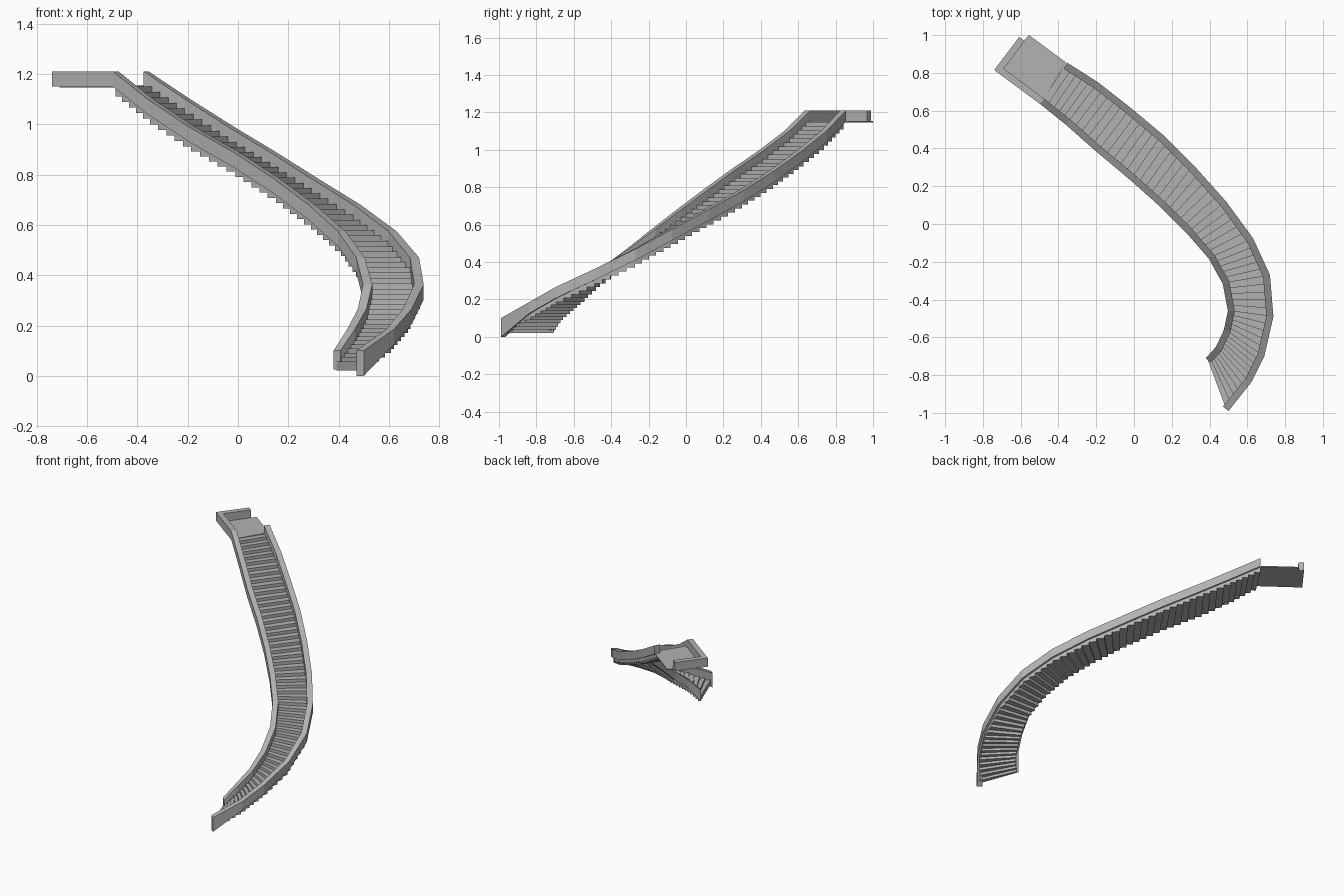
import bpy
from mathutils import Vector

cube = bpy.data.objects.get("Cube")
if cube:
    bpy.data.objects.remove(cube)

grey = bpy.data.materials.new("concrete_grey")
grey.use_nodes = True
grey.diffuse_color = (0.45, 0.45, 0.45, 1)
grey.node_tree.nodes["Principled BSDF"].inputs["Base Color"].default_value = (0.45, 0.45, 0.45, 1)


def add_mesh(name, verts, faces):
    mesh = bpy.data.meshes.new(name)
    mesh.from_pydata(verts, [], faces)
    mesh.materials.append(grey)
    obj = bpy.data.objects.new(name, mesh)
    bpy.context.collection.objects.link(obj)
    return obj


def offset_path(path, dist):
    """Mitred offset in plan; positive is to the right of travel."""
    pts = [Vector(p) for p in path]
    dirs = [(b - a).normalized() for a, b in zip(pts, pts[1:])]
    out = []
    for i, p in enumerate(pts):
        d0, d1 = dirs[max(i - 1, 0)], dirs[min(i, len(dirs) - 1)]
        n0, n1 = Vector((d0.y, -d0.x)), Vector((d1.y, -d1.x))
        out.append(p + (n0 + n1) * dist / (1 + n0.dot(n1)))
    return out


def wall(name, path, width, bottoms, tops):
    """Rectangular section swept along a plan path."""
    verts, faces = [], []
    for a, b, lo, hi in zip(path, offset_path(path, width), bottoms, tops):
        verts += [(a[0], a[1], lo), (b[0], b[1], lo), (b[0], b[1], hi), (a[0], a[1], hi)]
    for i in range(len(path) - 1):
        k = 4 * i
        for j in range(4):
            n = (j + 1) % 4
            faces.append((k + j, k + j + 4, k + n + 4, k + n))
    e = 4 * (len(path) - 1)
    faces += [(0, 1, 2, 3), (e + 3, e + 2, e + 1, e)]
    return add_mesh(name, verts, faces)


def prism(outline, lo, hi, verts, faces):
    """Append a vertical prism over a counter-clockwise outline."""
    k, n = len(verts), len(outline)
    verts += [(p[0], p[1], z) for z in (lo, hi) for p in outline]
    faces.append([k + i for i in reversed(range(n))])
    faces.append([k + n + i for i in range(n)])
    for i in range(n):
        j = (i + 1) % n
        faces.append((k + i, k + j, k + n + j, k + n + i))


# Plan curves of the two parapets, from the foot to the head of the flight
outer = [(.50, -.99), (.62, -.84), (.69, -.70), (.738, -.49), (.72, -.27), (.63, -.075),
         (.487, .12), (.317, .31), (.15, .475), (-.016, .614), (-.19, .75), (-.355, .855)]
inner = [(.38, -.71), (.434, -.65), (.476, -.56), (.497, -.46), (.47, -.317), (.397, -.185),
         (.28, -.05), (.14, .09), (-.02, .233), (-.196, .38), (-.36, .525), (-.497, .635)]
tops = [.10, .185, .265, .363, .47, .575, .68, .785, .89, .99, 1.1, 1.21]
soffit = [t - .06 for t in tops]

# Parapets; the inner one carries on round the landing
wall("outer_parapet", outer, -.037, [0] + soffit[1:], tops)
wall("inner_parapet", inner + [(-.74, .815), (-.608, .99)], .036,
     [.025] + soffit[1:] + [1.15, 1.15], tops + [1.21, 1.21])

# Winding steps, overlapping blocks with a saw-tooth underside
PER = 5
left = offset_path(inner, .015)
right = offset_path(outer, -.015)


def station(values, k):
    i = min(k // PER, len(values) - 2)
    f = k / PER - i
    return values[i] * (1 - f) + values[i + 1] * f


verts, faces = [], []
for k in range(PER * (len(tops) - 1)):
    plan = [station(left, k), station(right, k), station(right, k + 1), station(left, k + 1)]
    low = max(station(soffit, k) - .018, .005)
    prism(plan, low, station(soffit, k + 1), verts, faces)
add_mesh("steps", verts, faces)

# Landing floor
verts, faces = [], []
floor = [(-.49, .64), (-.36, .855), (-.555, 1.0), (-.59, .965), (-.71, .815)]
prism(floor, 1.147, 1.154, verts, faces)
add_mesh("landing_floor", verts, faces)
